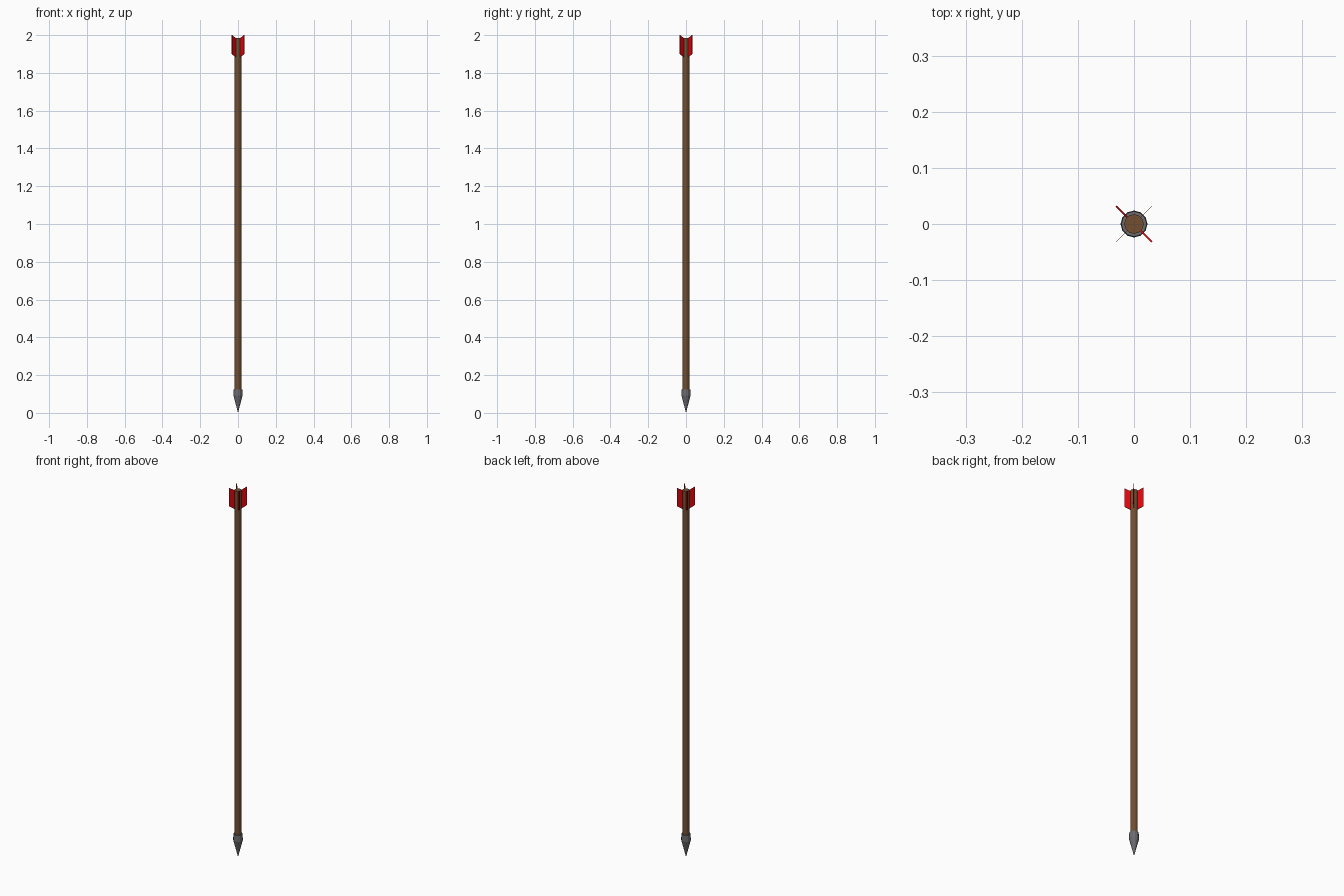
import bpy, bmesh, math
from mathutils import Vector

if "Cube" in bpy.data.objects:
    bpy.data.objects.remove(bpy.data.objects["Cube"])


def material(name, rgb):
    m = bpy.data.materials.new(name)
    m.diffuse_color = (*rgb, 1)
    m.use_nodes = True
    m.node_tree.nodes["Principled BSDF"].inputs["Base Color"].default_value = m.diffuse_color
    return m


WOOD = material("brown wood", (0.17, 0.078, 0.03))
STEEL = material("grey steel", (0.15, 0.15, 0.16))
RED = material("red feather", (0.7, 0.002, 0.004))
SIDES = 12


def add_object(name, bm, mat):
    bmesh.ops.recalc_face_normals(bm, faces=bm.faces)
    me = bpy.data.meshes.new(name)
    bm.to_mesh(me)
    bm.free()
    me.materials.append(mat)
    ob = bpy.data.objects.new(name, me)
    bpy.context.collection.objects.link(ob)
    return ob


def turned(name, profile, mat):
    """Spin a (radius, height) profile around the z axis."""
    bm = bmesh.new()
    verts = [bm.verts.new((r, 0, z)) for r, z in profile]
    edges = [bm.edges.new(p) for p in zip(verts, verts[1:])]
    bmesh.ops.spin(bm, geom=verts + edges, cent=(0, 0, 0), axis=(0, 0, 1),
                   angle=math.tau, steps=SIDES, use_merge=False)
    bmesh.ops.remove_doubles(bm, verts=bm.verts, dist=1e-5)
    return add_object(name, bm, mat)


# Shaft and pointed head
turned("shaft", [(0, 0.11), (0.0175, 0.11), (0.0175, 1.985), (0, 1.985)], WOOD)
turned("arrowhead", [(0, 0), (0.024, 0.092), (0.0225, 0.125), (0, 0.125)], STEEL)

# Four slanted feathers on the diagonals
OUTLINE = [(0.012, 1.88), (0.045, 1.9), (0.045, 2.0), (0.012, 1.981)]
for i in range(4):
    a = math.radians(45 + 90 * i)
    out = Vector((math.cos(a), math.sin(a), 0))
    side = Vector((-out.y, out.x, 0)) * (0.0006 if i % 2 == 0 else 0.0018)
    bm = bmesh.new()
    rings = [[bm.verts.new(out * r + Vector((0, 0, z)) + side * s) for r, z in OUTLINE]
             for s in (-1, 1)]
    bm.faces.new(rings[0])
    bm.faces.new(rings[1])
    for j in range(4):
        k = (j + 1) % 4
        bm.faces.new((rings[0][j], rings[0][k], rings[1][k], rings[1][j]))
    add_object(f"feather_{i + 1}", bm, RED)
